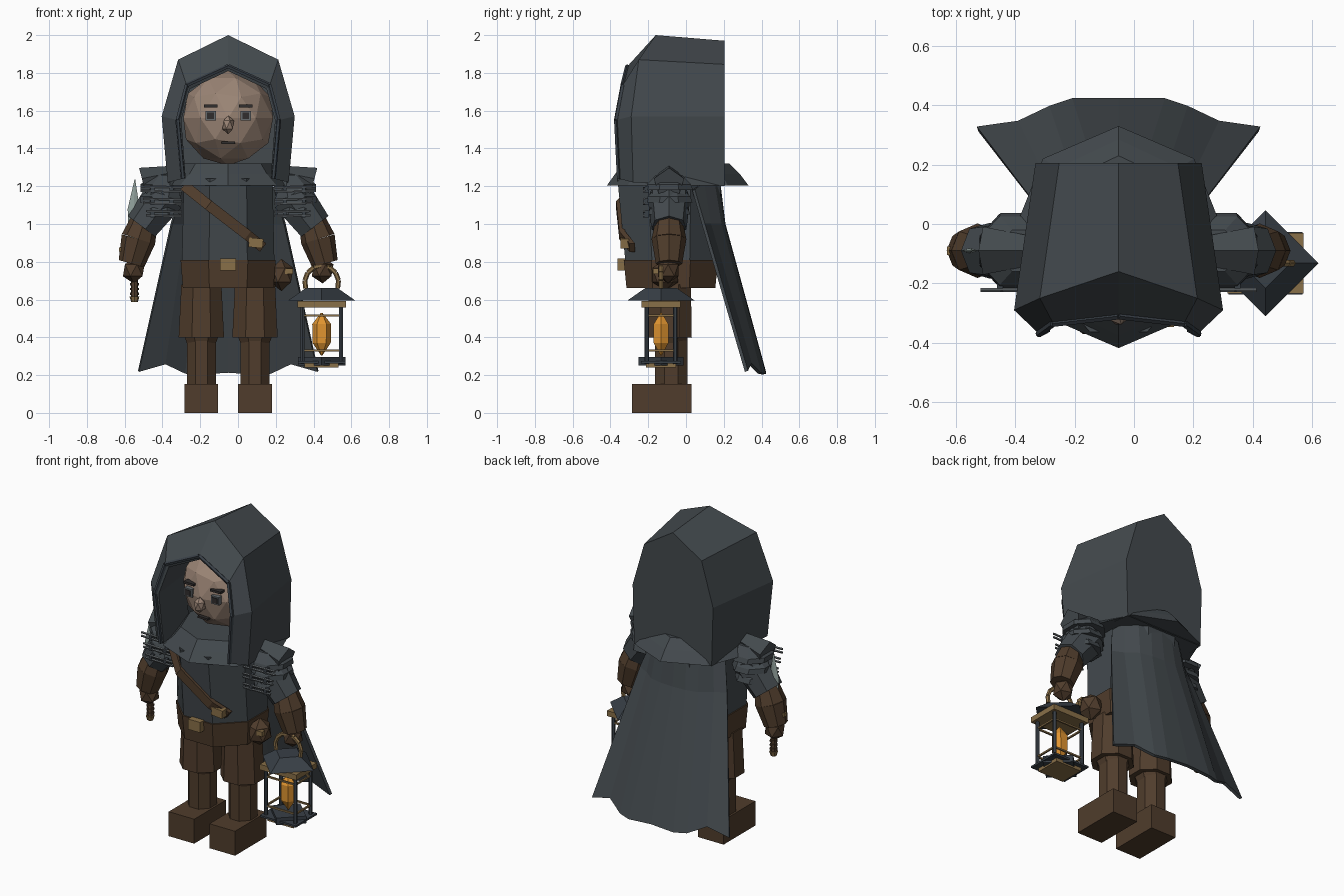
import bpy, bmesh, math
from mathutils import Vector, Matrix

if "Cube" in bpy.data.objects:
    bpy.data.objects.remove(bpy.data.objects["Cube"])

CX = -0.052  # body centre line
ARM_Y = -0.09


def material(name, r, g, b):
    m = bpy.data.materials.new(name)
    m.use_nodes = True
    m.diffuse_color = (r, g, b, 1)
    m.node_tree.nodes["Principled BSDF"].inputs["Base Color"].default_value = (r, g, b, 1)
    return m


CLOTH = material("charcoal cloth", 0.056, 0.067, 0.075)
LEATHER = material("brown leather", 0.080, 0.046, 0.025)
SKIN = material("skin", 0.33, 0.235, 0.18)
BRASS = material("dull brass", 0.25, 0.16, 0.065)
IRON = material("dark iron", 0.04, 0.05, 0.062)
STEEL = material("steel", 0.13, 0.145, 0.155)
BLADE = material("pale blade", 0.29, 0.36, 0.34)
FLAME = material("orange flame", 0.75, 0.30, 0.03)
DARK = material("dark features", 0.03, 0.027, 0.026)


def finish(name, bm, mat, recalc=True):
    if recalc:
        bmesh.ops.recalc_face_normals(bm, faces=bm.faces[:])
    mesh = bpy.data.meshes.new(name)
    bm.to_mesh(mesh)
    bm.free()
    mesh.materials.append(mat)
    ob = bpy.data.objects.new(name, mesh)
    bpy.context.collection.objects.link(ob)
    return ob


def loft(name, rings, mat, closed=True, caps=(True, True)):
    bm = bmesh.new()
    rows = [[bm.verts.new(p) for p in ring] for ring in rings]
    n = len(rows[0])
    for a, b in zip(rows, rows[1:]):
        for i in range(n if closed else n - 1):
            j = (i + 1) % n
            bm.faces.new((a[i], a[j], b[j], b[i]))
    for row, cap in zip((rows[0], rows[-1]), caps):
        if cap:
            bm.faces.new(row)
    return finish(name, bm, mat)


def ring(x, y, z, rx, ry, n=8, turn=0.5):
    angles = [(i + turn) * math.tau / n for i in range(n)]
    return [(x + rx * math.sin(a), y - ry * math.cos(a), z) for a in angles]


def box(name, centre, size, mat, angle=0):
    bm = bmesh.new()
    m = Matrix.Translation(centre) @ Matrix.Rotation(angle, 4, "Y") @ Matrix.Diagonal((*size, 1))
    bmesh.ops.create_cube(bm, size=1, matrix=m)
    return finish(name, bm, mat)


def ball(name, centre, radii, mat, detail=1):
    bm = bmesh.new()
    m = Matrix.Translation(centre) @ Matrix.Diagonal((*radii, 1))
    bmesh.ops.create_icosphere(bm, subdivisions=detail, radius=1, matrix=m)
    return finish(name, bm, mat)


def limb(name, start, end, r1, r2, mat, n=6):
    a, b = Vector(start), Vector(end)
    bm = bmesh.new()
    m = Matrix.Translation((a + b) / 2) @ (b - a).to_track_quat("Z", "Y").to_matrix().to_4x4()
    bmesh.ops.create_cone(bm, cap_ends=True, segments=n, radius1=r1, radius2=r2,
                          depth=(b - a).length, matrix=m)
    return finish(name, bm, mat)


def arch(rows):
    # mirrored arch from (half width, y, z) listed apex to foot
    right = [(CX + w, y, z) for w, y, z in rows]
    left = [(CX - w, y, z) for w, y, z in rows[:0:-1]]
    return left + right


# Hood: closed back, slanted face rim and hollow inside
opening = arch([(0, -0.31, 1.835), (0.22, -0.335, 1.735), (0.268, -0.37, 1.55), (0.24, -0.355, 1.24)])
inner_edge = arch([(0, -0.30, 1.81), (0.203, -0.325, 1.715), (0.248, -0.36, 1.55), (0.225, -0.345, 1.24)])
hood_rings = [
    arch([(0, 0.205, 1.97), (0.20, 0.205, 1.845), (0.28, 0.205, 1.57), (0.27, 0.205, 1.2)]),
    arch([(0, -0.16, 2.0), (0.265, -0.25, 1.87), (0.352, -0.29, 1.57), (0.32, -0.28, 1.22)]),
    opening,
    inner_edge,
    arch([(0, -0.04, 1.86), (0.22, -0.04, 1.75), (0.285, -0.04, 1.55), (0.26, -0.04, 1.24)]),
]
loft("hood", hood_rings, CLOTH, closed=False, caps=(True, False))
for i, (a, b) in enumerate(zip(opening, opening[1:])):
    limb(f"hood_trim_{i}", a, b, 0.012, 0.012, IRON, 5)

# Mantle around the neck
loft("mantle", [ring(CX, -0.05, 1.32, 0.245, 0.28, 8, 0),
                ring(CX, -0.045, 1.265, 0.29, 0.33, 8, 0),
                ring(CX, -0.044, 1.205, 0.36, 0.374, 8, 0)], CLOTH)

# Head and face
ball("head", (CX, -0.05, 1.56), (0.25, 0.25, 0.25), SKIN, 2)
ball("nose", (CX, -0.305, 1.525), (0.034, 0.04, 0.05), SKIN)
box("mouth", (CX, -0.262, 1.43), (0.07, 0.03, 0.012), DARK)
for s, side in ((-1, "right"), (1, "left")):
    x = CX + s * 0.093
    box(side + "_eye", (x, -0.275, 1.572), (0.055, 0.03, 0.05), STEEL)
    box(side + "_pupil", (x, -0.29, 1.572), (0.036, 0.008, 0.034), DARK)
    box(side + "_eyebrow", (x, -0.265, 1.625), (0.072, 0.04, 0.014), DARK)

# Torso, belt and buckles
K = 1 / math.cos(math.pi / 8)
loft("torso", [ring(CX, -0.08, 0.79, 0.245 * K, 0.24 * K),
               ring(CX, -0.088, 1.24, 0.235 * K, 0.275 * K)], CLOTH)
loft("belt", [ring(CX, -0.08, 0.66, 0.24 * K, 0.235 * K),
              ring(CX, -0.08, 0.81, 0.252 * K, 0.25 * K)], LEATHER)
box("belt_buckle", (CX, -0.34, 0.785), (0.085, 0.045, 0.065), BRASS)
ball("pouch", (0.23, -0.11, 0.73), (0.07, 0.08, 0.085), LEATHER)
box("pouch_clasp", (0.27, -0.16, 0.75), (0.04, 0.03, 0.03), BRASS)

# Diagonal chest strap
strap_path = [(-0.235, -0.265, 1.205), (-0.104, -0.37, 1.10), (0.104, -0.353, 0.94), (0.185, -0.30, 0.875)]
strap_rings = [[(CX + x + s * 0.017, y + d, z + s * 0.022)
                for s, d in ((-1, 0), (1, 0), (1, 0.03), (-1, 0.03))] for x, y, z in strap_path]
loft("chest_strap", strap_rings, LEATHER)
box("strap_buckle", (0.095, -0.325, 0.90), (0.075, 0.045, 0.05), BRASS, 0.1)

# Cape with folded hem
cape_rows = []
for pts in (
    [(0, 0.17, 1.24), (0.07, 0.165, 1.24), (0.14, 0.14, 1.24), (0.20, 0.09, 1.22), (0.25, 0.04, 1.18)],
    [(0, 0.20, 1.0), (0.085, 0.195, 1.0), (0.16, 0.18, 1.0), (0.23, 0.125, 1.0), (0.30, 0.092, 1.0)],
    [(0, 0.415, 0.215), (0.155, 0.415, 0.205), (0.23, 0.39, 0.21), (0.335, 0.34, 0.26), (0.475, 0.32, 0.22)],
):
    cape_rows.append(arch(pts))
cape = loft("cape", cape_rows, CLOTH, closed=False, caps=(False, False))
solid = cape.modifiers.new("thickness", "SOLIDIFY")
solid.thickness = 0.018
solid.offset = 0

for s, side in ((-1, "right"), (1, "left")):
    def at(offset, y, z):
        return (CX + s * offset, y, z)

    # Legs and boots
    x = CX + s * 0.142
    loft(side + "_breeches", [ring(x, -0.085, 0.40, 0.13, 0.125),
                              ring(x, -0.085, 0.68, 0.115, 0.12)], LEATHER)
    loft(side + "_cuff", [ring(x, -0.08, 0.35, 0.075, 0.08),
                          ring(x, -0.08, 0.41, 0.1, 0.1)], LEATHER)
    loft(side + "_shin", [ring(x, -0.078, 0.13, 0.083, 0.092),
                          ring(x, -0.078, 0.41, 0.083, 0.092)], LEATHER)
    box(side + "_boot", (x, -0.128, 0.077), (0.178, 0.315, 0.154), LEATHER)

    # Layered shoulder armour
    for i, (z, off, r) in enumerate(((1.18, 0.35, 0.125), (1.115, 0.355, 0.122), (1.05, 0.36, 0.11))):
        px = CX + s * off
        loft(f"{side}_pauldron_{i}", [ring(px, ARM_Y, z, r, r + 0.012),
                                      ring(px + s * 0.005, ARM_Y, z + 0.03, r * 0.95, r),
                                      ring(px - s * 0.02, ARM_Y, z + 0.08, r * 0.6, r * 0.6)], CLOTH)
        for dz in (-0.008, 0.014):
            limb(f"{side}_spike_{i}", at(0.245, -0.222, z + dz), at(0.465 - 0.015 * i, -0.222, z + dz + 0.004),
                 0.007, 0.007, STEEL, 5)
        for off in (0.30, 0.40):
            box(f"{side}_spike_clip_{i}", at(off, -0.212, z + 0.003), (0.02, 0.03, 0.035), IRON)
    limb(side + "_shoulder_flap", at(0.28, ARM_Y, 1.26), at(0.45, ARM_Y, 1.215), 0.05, 0.085, CLOTH, 5)

    # Arm, bracer and gloved hand
    limb(side + "_sleeve", at(0.33, ARM_Y, 1.15), at(0.455, ARM_Y, 0.985), 0.115, 0.095, CLOTH, 7)
    limb(side + "_bracer_top", at(0.44, ARM_Y, 1.03), at(0.475, ARM_Y, 0.92), 0.07, 0.092, LEATHER, 8)
    limb(side + "_bracer", at(0.475, ARM_Y, 0.92), at(0.512, ARM_Y, 0.79), 0.092, 0.07, LEATHER, 8)
    ball(side + "_hand", at(0.5, ARM_Y - 0.005, 0.755), (0.064, 0.064, 0.07), LEATHER)

# Upright dagger in the right hand
DX = -0.548
limb("dagger_grip", (DX, ARM_Y, 0.61), (DX, ARM_Y, 0.86), 0.018, 0.018, LEATHER, 8)
for i in range(3):
    limb(f"dagger_grip_band_{i}", (DX, ARM_Y, 0.625 + i * 0.025), (DX, ARM_Y, 0.637 + i * 0.025),
         0.023, 0.023, LEATHER, 8)
limb("dagger_pommel", (DX, ARM_Y, 0.588), (DX, ARM_Y, 0.615), 0.018, 0.026, BRASS, 8)
box("dagger_guard", (-0.565, ARM_Y, 0.865), (0.13, 0.03, 0.022), BRASS)
loft("dagger_blade", [ring(DX - 0.004, ARM_Y, 0.87, 0.026, 0.008, 4, 0),
                      ring(DX - 0.004, ARM_Y, 1.08, 0.032, 0.008, 4, 0),
                      ring(DX + 0.002, ARM_Y, 1.235, 0.002, 0.002, 4, 0)], BLADE)

# Lantern in the left hand
LX, LY = 0.443, -0.132
loft("lantern_roof", [ring(LX, LY, 0.595, 0.178, 0.178, 4, 0),
                      ring(LX, LY, 0.66, 0.085, 0.085, 4, 0)], IRON)
box("lantern_top_frame", (LX, LY, 0.576), (0.255, 0.205, 0.034), BRASS)
loft("lantern_base", [ring(LX, LY, 0.25, 0.125, 0.12, 4, 0),
                      ring(LX, LY, 0.295, 0.125, 0.12, 4, 0)], IRON)
box("lantern_foot", (LX, LY, 0.25), (0.18, 0.16, 0.022), BRASS)
box("lantern_tray", (LX, LY, 0.268), (0.25, 0.21, 0.012), IRON)
for i, sx in enumerate((-1, 1)):
    for j, sy in enumerate((-1, 1)):
        limb(f"lantern_post_{i}{j}", (LX + sx * 0.102, LY + sy * 0.075, 0.26),
             (LX + sx * 0.102, LY + sy * 0.075, 0.57), 0.012, 0.012, IRON, 6)
for z in (0.33, 0.515):
    for k in (-1, 1):
        box("lantern_bar", (LX, LY + k * 0.075, z), (0.2, 0.01, 0.01), BRASS)
        box("lantern_side_bar", (LX + k * 0.102, LY, z), (0.01, 0.15, 0.01), BRASS)
loft("lantern_flame", [ring(LX, LY, 0.305, 0.004, 0.004, 6),
                       ring(LX, LY, 0.37, 0.048, 0.045, 6),
                       ring(LX, LY, 0.47, 0.05, 0.045, 6),
                       ring(LX, LY, 0.53, 0.004, 0.004, 6)], FLAME)
handle = [(LX + 0.09 * math.cos(a), LY, 0.69 + 0.09 * math.sin(a))
          for a in (math.radians(-20 + 220 * i / 8) for i in range(9))]
for i, (a, b) in enumerate(zip(handle, handle[1:])):
    limb(f"lantern_handle_{i}", a, b, 0.013, 0.013, BRASS, 6)
